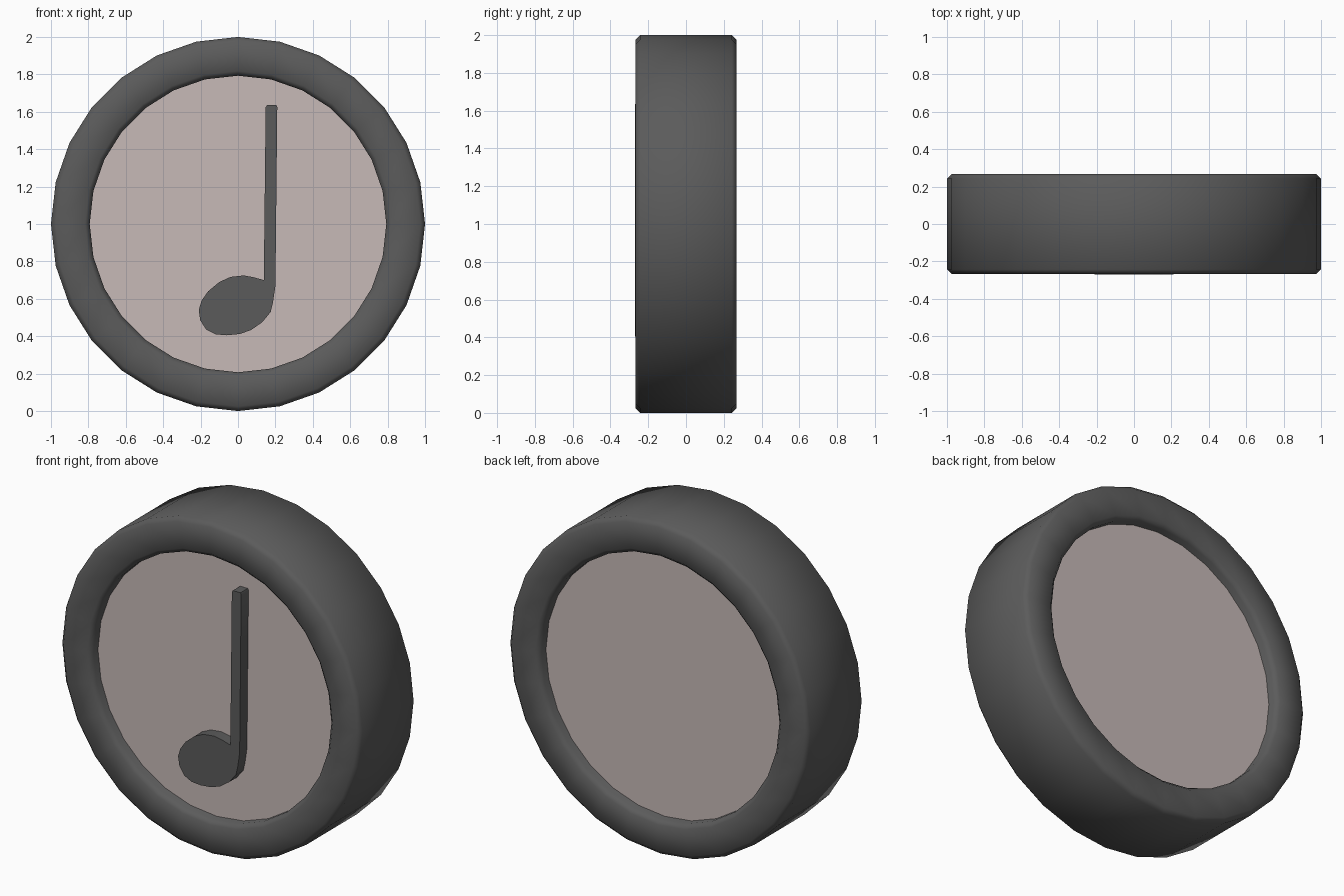
import bpy, bmesh, math

if "Cube" in bpy.data.objects:
    bpy.data.objects.remove(bpy.data.objects["Cube"])

SIDES = 28


def material(name, rgb):
    m = bpy.data.materials.new(name)
    m.diffuse_color = (*rgb, 1)
    m.use_nodes = True
    m.node_tree.nodes["Principled BSDF"].inputs["Base Color"].default_value = m.diffuse_color
    return m


dark = material("dark grey", (0.105, 0.105, 0.105))
pale = material("pale rose grey", (0.57, 0.49, 0.475))


def finish(name, bm, mat, smooth_angle=None):
    bmesh.ops.recalc_face_normals(bm, faces=bm.faces[:])
    me = bpy.data.meshes.new(name)
    bm.to_mesh(me)
    bm.free()
    ob = bpy.data.objects.new(name, me)
    bpy.context.collection.objects.link(ob)
    me.materials.append(mat)
    if smooth_angle:
        bpy.ops.object.select_all(action='DESELECT')
        ob.select_set(True)
        bpy.context.view_layer.objects.active = ob
        bpy.ops.object.shade_smooth_by_angle(angle=math.radians(smooth_angle))
    return ob


def circle(bm, r, y):
    return [bm.verts.new((r * math.cos(2 * math.pi * i / SIDES), y,
                          1 + r * math.sin(2 * math.pi * i / SIDES)))
            for i in range(SIDES)]


def bridge(bm, a, b):
    for i in range(SIDES):
        j = (i + 1) % SIDES
        bm.faces.new((a[i], a[j], b[j], b[i]))


# Outer ring: bevelled profile turned about the y axis
c, w, ri = 0.025, 0.268, 0.793
profile = [(ri, -w + c), (ri + c, -w), (1 - c, -w), (1, -w + c),
           (1, w - c), (1 - c, w), (ri + c, w), (ri, w - c)]
bm = bmesh.new()
loops = [circle(bm, r, y) for r, y in profile]
for k in range(len(loops)):
    bridge(bm, loops[k], loops[(k + 1) % len(loops)])
finish("outer_ring", bm, dark, 50)

# Recessed pale disc, visible on both sides
bm = bmesh.new()
a, b = circle(bm, 0.797, -0.2), circle(bm, 0.797, 0.2)
bridge(bm, a, b)
bm.faces.new(a)
bm.faces.new(b)
finish("centre_disc", bm, pale)

# Raised musical note: outline extruded from the disc
outline = [(0.155, 1.635), (0.148, 1.625), (0.138, 0.70), (0.085, 0.715),
           (0.03, 0.725), (-0.04, 0.717), (-0.10, 0.69), (-0.16, 0.64),
           (-0.195, 0.59), (-0.21, 0.54), (-0.202, 0.485), (-0.17, 0.435),
           (-0.12, 0.41), (-0.06, 0.405), (0.01, 0.412), (0.07, 0.433),
           (0.13, 0.475), (0.175, 0.53), (0.187, 0.58), (0.20, 0.67),
           (0.21, 1.625), (0.205, 1.635)]
bm = bmesh.new()
face = bm.faces.new([bm.verts.new((x, -0.27, z)) for x, z in outline])
ext = bmesh.ops.extrude_face_region(bm, geom=[face], use_keep_orig=True)
for v in ext["geom"]:
    if isinstance(v, bmesh.types.BMVert):
        v.co.y = -0.19
finish("music_note", bm, dark, 40)
